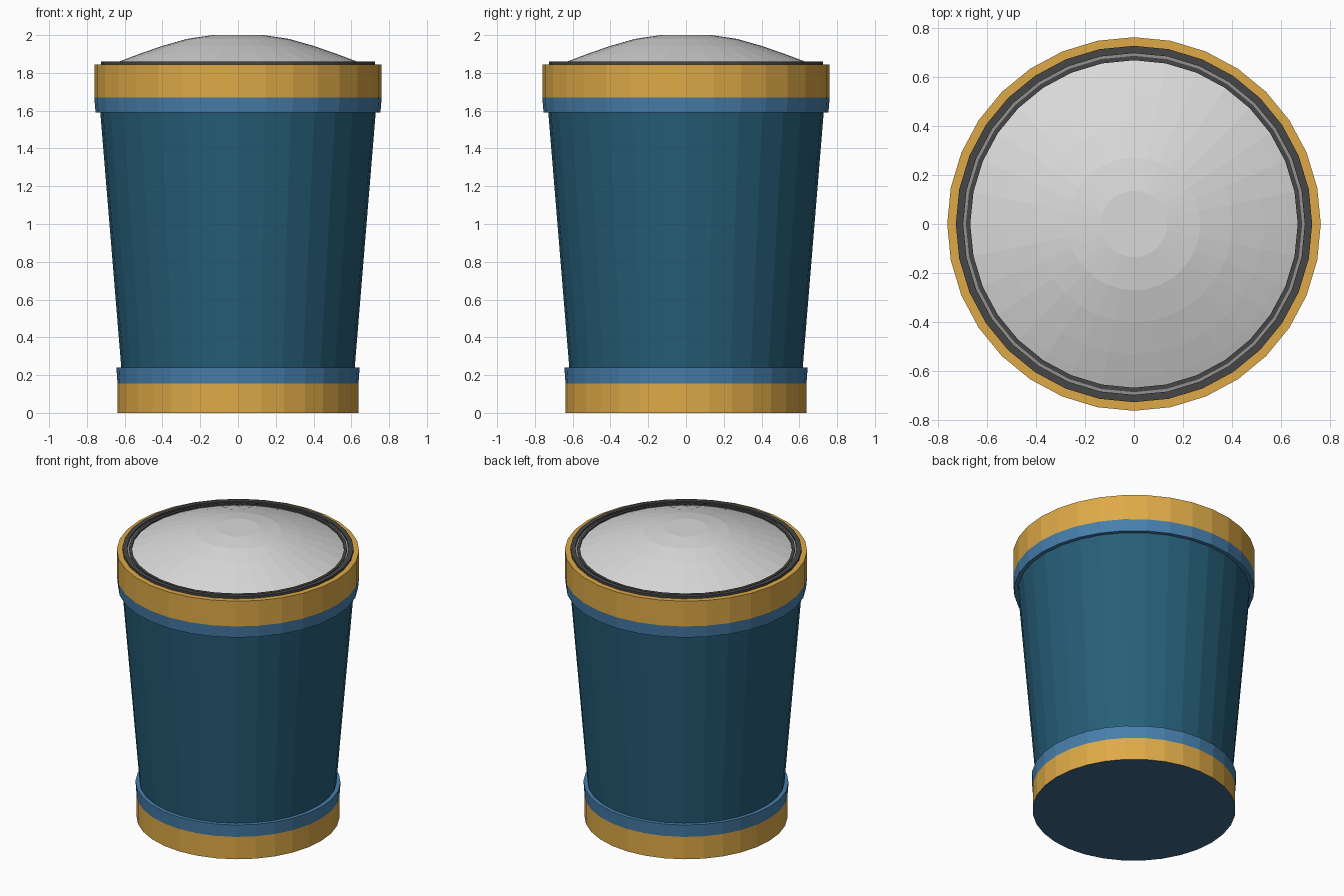
import bpy, bmesh, math

if "Cube" in bpy.data.objects:
    bpy.data.objects.remove(bpy.data.objects["Cube"])

SIDES = 32


def material(name, r, g, b):
    lin = [(c / 255 / 12.92) if c < 10 else ((c / 255 + 0.055) / 1.055) ** 2.4 for c in (r, g, b)]
    m = bpy.data.materials.new(name)
    m.diffuse_color = (*lin, 1)
    m.use_nodes = True
    m.node_tree.nodes["Principled BSDF"].inputs["Base Color"].default_value = m.diffuse_color
    return m


gold = material("gold", 222, 170, 71)
blue = material("band_blue", 71, 127, 172)
teal = material("deep_teal", 38, 94, 120)
navy = material("base_blue", 62, 104, 138)
dark = material("dark_grey", 70, 70, 70)
grey = material("mid_grey", 145, 145, 145)
pale = material("pale_grey", 218, 218, 218)


def lathe(name, profile, mat):
    """Spin (radius, z) points round z; radius 0 is left out and capped flat."""
    bm = bmesh.new()
    rings = []
    for r, z in profile:
        if r > 0:
            rings.append([bm.verts.new((r * math.cos(2 * math.pi * i / SIDES),
                                        r * math.sin(2 * math.pi * i / SIDES), z))
                          for i in range(SIDES)])
    for lo, hi in zip(rings, rings[1:]):
        for i in range(SIDES):
            j = (i + 1) % SIDES
            bm.faces.new((lo[i], lo[j], hi[j], hi[i]))
    if profile[0][0] == 0:
        bm.faces.new(rings[0][::-1])
    if profile[-1][0] == 0:
        bm.faces.new(rings[-1])
    mesh = bpy.data.meshes.new(name)
    bm.to_mesh(mesh)
    bm.free()
    mesh.materials.append(mat)
    obj = bpy.data.objects.new(name, mesh)
    bpy.context.collection.objects.link(obj)
    return obj


# foot: underside, gold band and blue band with a small ledge
lathe("underside", [(0, 0), (0.638, 0)], navy)
lathe("lower_gold_band", [(0.638, 0), (0.638, 0.155)], gold)
lathe("lower_blue_band", [(0.638, 0.155), (0.644, 0.24), (0.618, 0.24)], blue)

# tapered body
lathe("body", [(0.618, 0.24), (0.729, 1.59)], teal)

# collar: blue flare and gold band
lathe("upper_blue_band", [(0.729, 1.59), (0.754, 1.59), (0.761, 1.67)], blue)
lathe("upper_gold_band", [(0.761, 1.67), (0.761, 1.845), (0.726, 1.845)], gold)

# lid seat: raised dark rim, thin grey groove and inner dark ring
lathe("dark_rim", [(0.726, 1.845), (0.726, 1.86), (0.696, 1.86), (0.696, 1.85)], dark)
lathe("groove", [(0.696, 1.85), (0.685, 1.85)], grey)
lathe("inner_rim", [(0.685, 1.85), (0.685, 1.855), (0.667, 1.855), (0.667, 1.845)], dark)

# domed lid with flat centre
lathe("lid_dome", [(0.667, 1.845), (0.63, 1.86), (0.53, 1.898), (0.40, 1.943),
                   (0.27, 1.98), (0.135, 2.0), (0, 2.0)], pale)
